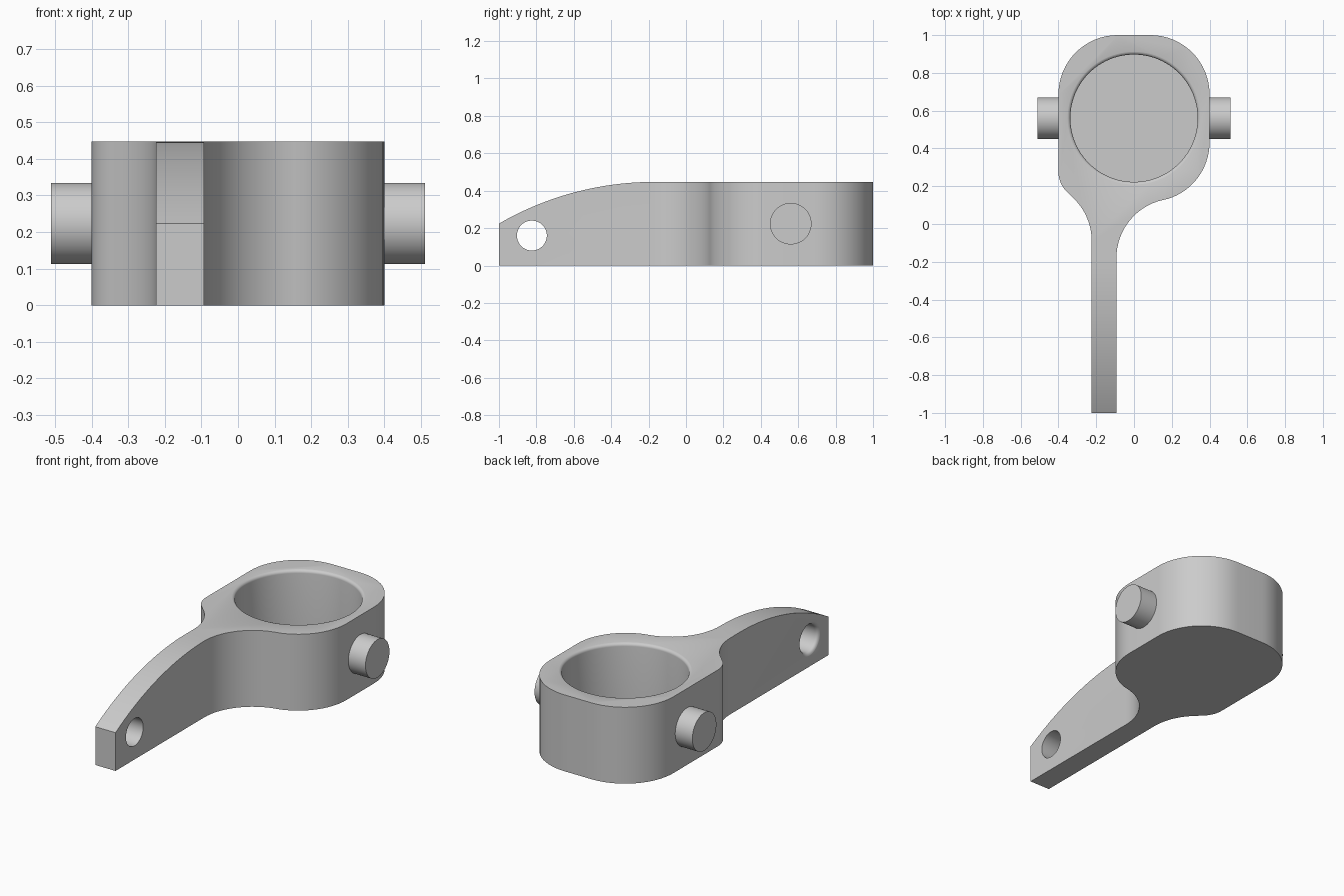
import bpy, bmesh
from math import sin, cos, pi, radians, atan2
from mathutils import Matrix, Vector

cube = bpy.data.objects.get("Cube")
if cube:
    bpy.data.objects.remove(cube)

HEIGHT = 0.447
BORE_Y = 0.56
PIN_Z = HEIGHT / 2

metal = bpy.data.materials.new("plain grey metal")
metal.use_nodes = True
metal.diffuse_color = (0.6, 0.6, 0.6, 1)
metal.node_tree.nodes["Principled BSDF"].inputs["Base Color"].default_value = (0.6, 0.6, 0.6, 1)


def arc(cx, cy, r, start, end, n=16):
    """Points on an arc, angles in degrees."""
    angles = [radians(start + (end - start) * i / n) for i in range(n + 1)]
    return [(cx + r * cos(a), cy + r * sin(a)) for a in angles]


def finish(name, bm, matrix=Matrix()):
    bmesh.ops.transform(bm, matrix=matrix, verts=bm.verts)
    bmesh.ops.recalc_face_normals(bm, faces=bm.faces)
    mesh = bpy.data.meshes.new(name)
    bm.to_mesh(mesh)
    bm.free()
    mesh.materials.append(metal)
    obj = bpy.data.objects.new(name, mesh)
    bpy.context.collection.objects.link(obj)
    return obj


def prism(name, points, depth, matrix=Matrix()):
    """Closed 2D outline extruded along its local z."""
    bm = bmesh.new()
    face = bm.faces.new([bm.verts.new((x, y, 0)) for x, y in points])
    side = bmesh.ops.extrude_face_region(bm, geom=[face])["geom"]
    verts = [v for v in side if isinstance(v, bmesh.types.BMVert)]
    bmesh.ops.translate(bm, vec=(0, 0, depth), verts=verts)
    return finish(name, bm, matrix)


def lathe(name, profile, matrix, n=64):
    """Capped solid turned about local z from (radius, height) pairs."""
    bm = bmesh.new()
    rings = [[bm.verts.new((r * cos(2 * pi * i / n), r * sin(2 * pi * i / n), h))
              for i in range(n)] for r, h in profile]
    for a, b in zip(rings, rings[1:]):
        for i in range(n):
            j = (i + 1) % n
            bm.faces.new((a[i], a[j], b[j], b[i]))
    bm.faces.new(rings[0])
    bm.faces.new(rings[-1])
    return finish(name, bm, matrix)


def rounded_rim(radius, top, fillet):
    """Bore wall flaring through a quarter round into the face at top."""
    return arc(radius + fillet, top - fillet, fillet, 180, 90, 6)[:-1]


def cut(target, cutter):
    mod = target.modifiers.new("cut", "BOOLEAN")
    mod.operation, mod.solver, mod.object = "DIFFERENCE", "EXACT", cutter
    bpy.context.view_layer.objects.active = target
    bpy.ops.object.modifier_apply(modifier=mod.name)
    bpy.data.objects.remove(cutter)


def smooth(obj):
    bpy.ops.object.select_all(action="DESELECT")
    obj.select_set(True)
    bpy.context.view_layer.objects.active = obj
    bpy.ops.object.shade_smooth_by_angle(angle=radians(30))


# Body outline: rounded housing blending into the offset arm
RIGHT, LEFT = -0.093, -0.224
big = 0.313
corner = 0.4 - big
small = Vector((-0.25, 0.277))
left_hollow = Vector((LEFT - 0.315, -0.09))
right_hollow = Vector((RIGHT + 0.315, -0.18))
right_corner = Vector((corner, 0.432))


def heading(a, b):
    return atan2(b.y - a.y, b.x - a.x) * 180 / pi


turn_r = heading(right_hollow, right_corner)
turn_l = heading(left_hollow, small)
outline = [(LEFT, -1), (RIGHT, -1)]
outline += arc(*right_hollow, 0.315, 180, turn_r)
outline += arc(*right_corner, big, turn_r - 180, 0)[1:]
outline += arc(corner, 1 - big, big, 0, 90)
outline += arc(-corner, 1 - big, big, 90, 180)
outline += arc(*small, 0.15, 180, 180 + turn_l)
outline += arc(*left_hollow, 0.315, turn_l, 0)[1:]
body = prism("housing_and_arm", outline, HEIGHT)

# Blind bore with a rounded lip
bore = [(0.337, 0.06)] + rounded_rim(0.337, HEIGHT, 0.018) + [(0.355, HEIGHT + 0.001), (0.355, 0.6)]
cut(body, lathe("bore_cutter", bore, Matrix.Translation((0, BORE_Y, 0)), 96))

# Curved top of the arm, as a (y, z) profile swept across x
R = 1.656
slope = arc(-0.17, HEIGHT - R, R, 91.7, 122, 24)
slope = [(-0.12, HEIGHT + 0.002)] + slope + [(-1.1, 0.6), (-0.12, 0.6)]
yz_to_world = Matrix(((0, 0, 1, -0.6), (1, 0, 0, 0), (0, 1, 0, 0), (0, 0, 0, 1)))
cut(body, prism("slope_cutter", slope, 1.2, yz_to_world))

# Cross hole at the arm tip, rim rounded on one side
hole = [(0.08, -0.2)] + rounded_rim(0.08, 0, 0.02) + [(0.1, 0.001), (0.1, 0.1)]
to_minus_x = Matrix.Rotation(-pi / 2, 4, "Y")
cut(body, lathe("hole_cutter", hole, Matrix.Translation((LEFT, -0.824, 0.16)) @ to_minus_x, 48))
smooth(body)

# Pivot pins on both sides
for name, sign in (("left_pin", 1), ("right_pin", -1)):
    place = Matrix.Translation((0, BORE_Y, PIN_Z)) @ Matrix.Rotation(sign * pi / 2, 4, "Y")
    smooth(lathe(name, [(0.111, 0.37), (0.111, 0.511)], place))
